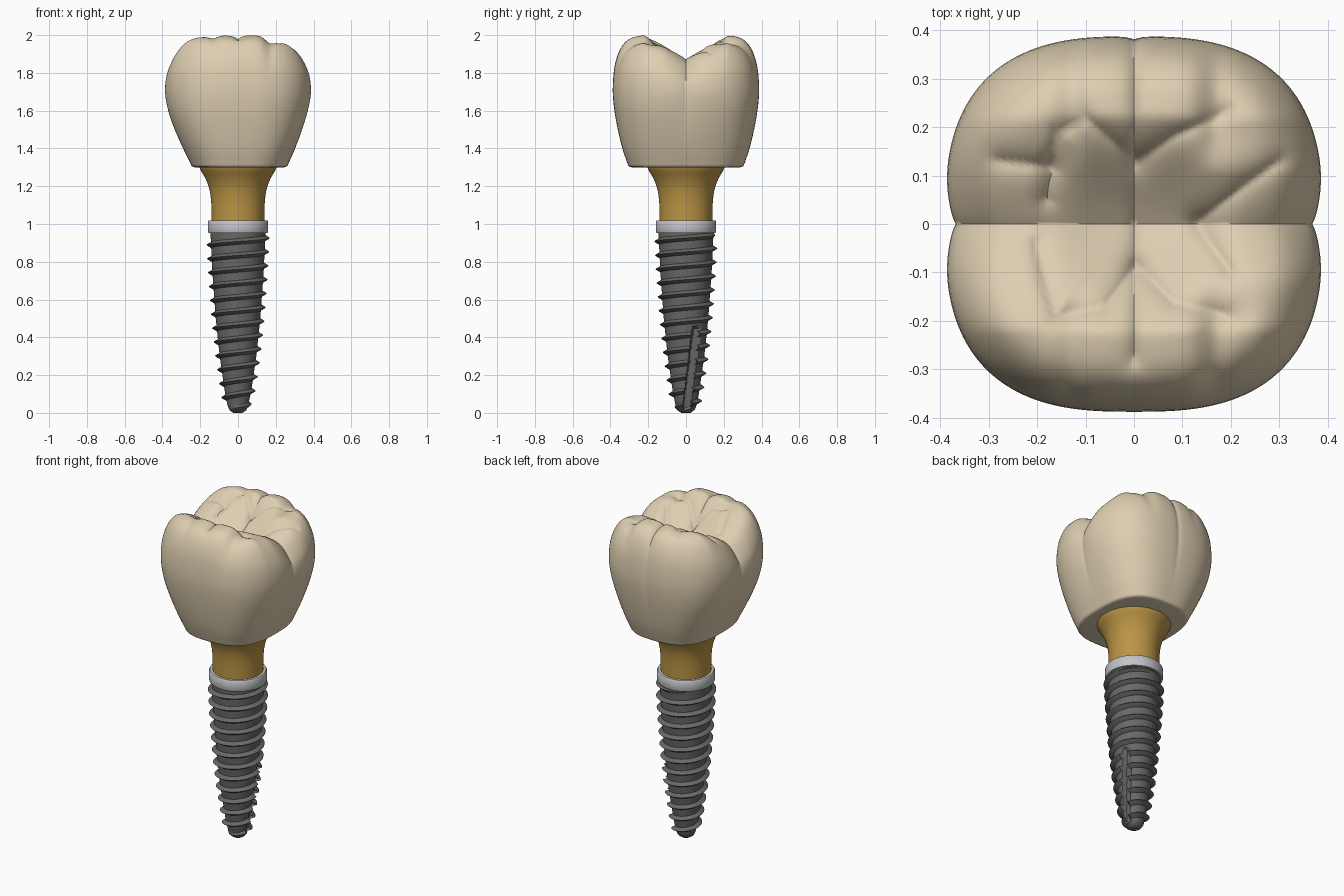
import bpy, bmesh, math

if "Cube" in bpy.data.objects:
    bpy.data.objects.remove(bpy.data.objects["Cube"])

TAU = 2 * math.pi


def material(name, rgb):
    m = bpy.data.materials.new(name)
    m.diffuse_color = (*rgb, 1)
    m.use_nodes = True
    m.node_tree.nodes["Principled BSDF"].inputs["Base Color"].default_value = m.diffuse_color
    return m


IVORY = material("ivory", (0.73, 0.62, 0.44))
GOLD = material("gold", (0.50, 0.30, 0.06))
SILVER = material("silver", (0.55, 0.55, 0.58))
GREY = material("dark_grey", (0.14, 0.14, 0.137))


def smoothstep(a, b, x):
    t = min(1, max(0, (x - a) / (b - a)))
    return t * t * (3 - 2 * t)


def catmull(points, n):
    """Smooth curve through the given tuples."""
    out = []
    for i in range(len(points) - 1):
        p0, p1 = points[max(i - 1, 0)], points[i]
        p2, p3 = points[i + 1], points[min(i + 2, len(points) - 1)]
        for k in range(n):
            t = k / n
            out.append(tuple(
                0.5 * (2 * b + (c - a) * t + (2 * a - 5 * b + 4 * c - d) * t * t
                       + (3 * b - a - 3 * c + d) * t ** 3)
                for a, b, c, d in zip(p0, p1, p2, p3)))
    return out + [points[-1]]


def lerp_table(table, z):
    for (z0, r0), (z1, r1) in zip(table, table[1:]):
        if z <= z1:
            return r0 + (r1 - r0) * (z - z0) / (z1 - z0)
    return table[-1][1]


def finish(name, bm, mat, angle):
    bmesh.ops.remove_doubles(bm, verts=bm.verts, dist=2e-5)
    bmesh.ops.holes_fill(bm, edges=[e for e in bm.edges if e.is_boundary], sides=0)
    bmesh.ops.recalc_face_normals(bm, faces=bm.faces)
    me = bpy.data.meshes.new(name)
    bm.to_mesh(me)
    bm.free()
    me.materials.append(mat)
    ob = bpy.data.objects.new(name, me)
    bpy.context.collection.objects.link(ob)
    bpy.ops.object.select_all(action='DESELECT')
    ob.select_set(True)
    bpy.context.view_layer.objects.active = ob
    bpy.ops.object.shade_smooth_by_angle(angle=math.radians(angle))
    return ob


def loft(name, rings, mat, angle):
    """Closed rings of points joined by quads; open ends are capped."""
    bm = bmesh.new()
    vs = [[bm.verts.new(p) for p in ring] for ring in rings]
    n = len(rings[0])
    for a, b in zip(vs, vs[1:]):
        for i in range(n):
            j = (i + 1) % n
            bm.faces.new((a[i], a[j], b[j], b[i]))
    return finish(name, bm, mat, angle)


def lathe(name, profile, mat, angle=40, n=96):
    loft(name, [[(r * math.cos(TAU * i / n), r * math.sin(TAU * i / n), z)
                 for i in range(n)] for r, z in profile], mat, angle)


# ---- crown: fissures on the chewing surface, as polylines ----
FISSURES = [
    [(0, -0.28), (0, 0.38)],
    [(0, -0.09), (-0.06, -0.17), (-0.16, -0.19), (-0.2, -0.04)],
    [(0.01, -0.09), (0.08, -0.16), (0.2, -0.19)],
    [(0.13, 0), (0.2, -0.1)],
    [(0, 0.13), (-0.1, 0.22), (-0.16, 0.19), (-0.18, 0.05)],
    [(0.01, 0.13), (0.08, 0.18), (0.19, 0.23)],
    [(0.14, 0.01), (0.23, 0.08), (0.3, 0.13)],
    [(-0.17, 0.12), (-0.28, 0.13)],
]


def fissure_distance(x, y, line):
    best = 9
    for (ax, ay), (bx, by) in zip(line, line[1:]):
        dx, dy = bx - ax, by - ay
        t = min(1, max(0, ((x - ax) * dx + (y - ay) * dy) / (dx * dx + dy * dy)))
        best = min(best, math.hypot(x - ax - t * dx, y - ay - t * dy))
    return best


def gauss(x, w):
    return math.exp(-(x / w) ** 2)


def drop(x, y, s):
    """Depth below the cusp tips; s is the fraction from centre to rim."""
    d = 0.125 * max(0, 1 - abs(y) / 0.22) ** 1.15
    d += 0.05 * (1 - smoothstep(0.1, 1.0, s))
    d += sum(0.022 * math.exp(-fissure_distance(x, y, f) / 0.022) for f in FISSURES)
    rim = smoothstep(0.1, 0.2, abs(y))
    d += rim * (0.035 * gauss(x - 0.175, 0.04) + 0.012 * gauss(x + 0.13, 0.03)
                + 0.02 * smoothstep(0.18, 0.24, x))
    return d


# wall rows: height, half width in x, half width in y
WALL = [(1.30, 0.235, 0.285), (1.306, 0.252, 0.303), (1.33, 0.264, 0.313),
        (1.4, 0.297, 0.337), (1.5, 0.34, 0.361), (1.6, 0.374, 0.379),
        (1.7, 0.391, 0.388), (1.8, 0.387, 0.383), (1.87, 0.369, 0.37),
        (1.93, 0.341, 0.347), (1.97, 0.308, 0.316), (1.99, 0.268, 0.28),
        (2.0, 0.225, 0.235)]
N, EXP = 256, 2.75
rows = [(z, kx, ky, 1.0) for z, kx, ky in catmull(WALL, 3)]
rows += [(2.0, 0.225, 0.235, 1 - k / 22) for k in range(1, 23)]
rings = []
for z, kx, ky, s in rows:
    ring = []
    for i in range(N):
        a = TAU * i / N
        c, sn = math.cos(a), math.sin(a)
        r = s / (abs(c / kx) ** EXP + abs(sn / ky) ** EXP) ** (1 / EXP)
        x, y = r * c, r * sn
        # vertical grooves on the side walls
        g = smoothstep(1.35, 1.75, z) * s
        dent = 0.03 * gauss(y, 0.075) + 0.03 * math.exp(-abs(y) / 0.02)
        x *= 1 - g * dent
        if y > 0:
            y *= 1 - g * 0.018 * math.exp(-abs(x) / 0.015)
        zz = z - drop(x, y, s) * smoothstep(1.6, 2.0, z)
        ring.append((x + 0.008 * (1 - smoothstep(1.3, 1.6, z)), y, zz))
    rings.append(ring)
loft("crown", rings, IVORY, 60)

# ---- abutment: flared gold post ----
lathe("abutment", catmull([(0.14, 0.98), (0.14, 1.06), (0.143, 1.13), (0.153, 1.19),
                           (0.172, 1.24), (0.198, 1.285), (0.205, 1.303)], 4), GOLD)

# ---- collar ring ----
lathe("collar", [(0.14, 0.953), (0.157, 0.953), (0.16, 0.96), (0.16, 1.012),
                 (0.155, 1.019), (0.138, 1.019)], SILVER, 50)

# ---- implant screw: one helical strip with root, flanks and crest ----
CORE = [(0, 0.024), (0.012, 0.043), (0.03, 0.053), (0.1, 0.068), (0.3, 0.097),
        (0.5, 0.118), (0.75, 0.136), (0.96, 0.146)]
THREAD = [(0, 0), (0.2, 0), (0.4, 0), (0.58, 0), (0.76, 0.9), (0.8, 1), (0.84, 0.9), (1, 0)]
PITCH, STEPS, TOP = 0.0735, 120, 0.96


def screw_point(k, offset, height):
    a = TAU * k / STEPS
    z = min(TOP, max(0, PITCH * (k / STEPS + offset - 1.2)))
    fade = smoothstep(0.01, 0.06, z) * (1 - smoothstep(0.925, 0.955, z))
    core = lerp_table(CORE, z)
    r = core + 0.024 * height * fade
    x, y = r * math.cos(a), r * math.sin(a)
    # slanted cutting flute on the right side
    if x > 0 and 0.025 < z < 0.45 and abs(y - 0.002 - 0.125 * z) < 0.022:
        x = min(x, core * 0.72)
    return (x, y, z)


bm = bmesh.new()
previous = None
for k in range(int(STEPS * (TOP / PITCH + 2.5))):
    col = [bm.verts.new(screw_point(k, o, h)) for o, h in THREAD]
    if previous:
        for j in range(len(THREAD) - 1):
            bm.faces.new((previous[j], col[j], col[j + 1], previous[j + 1]))
    previous = col
finish("implant_screw", bm, GREY, 35)
